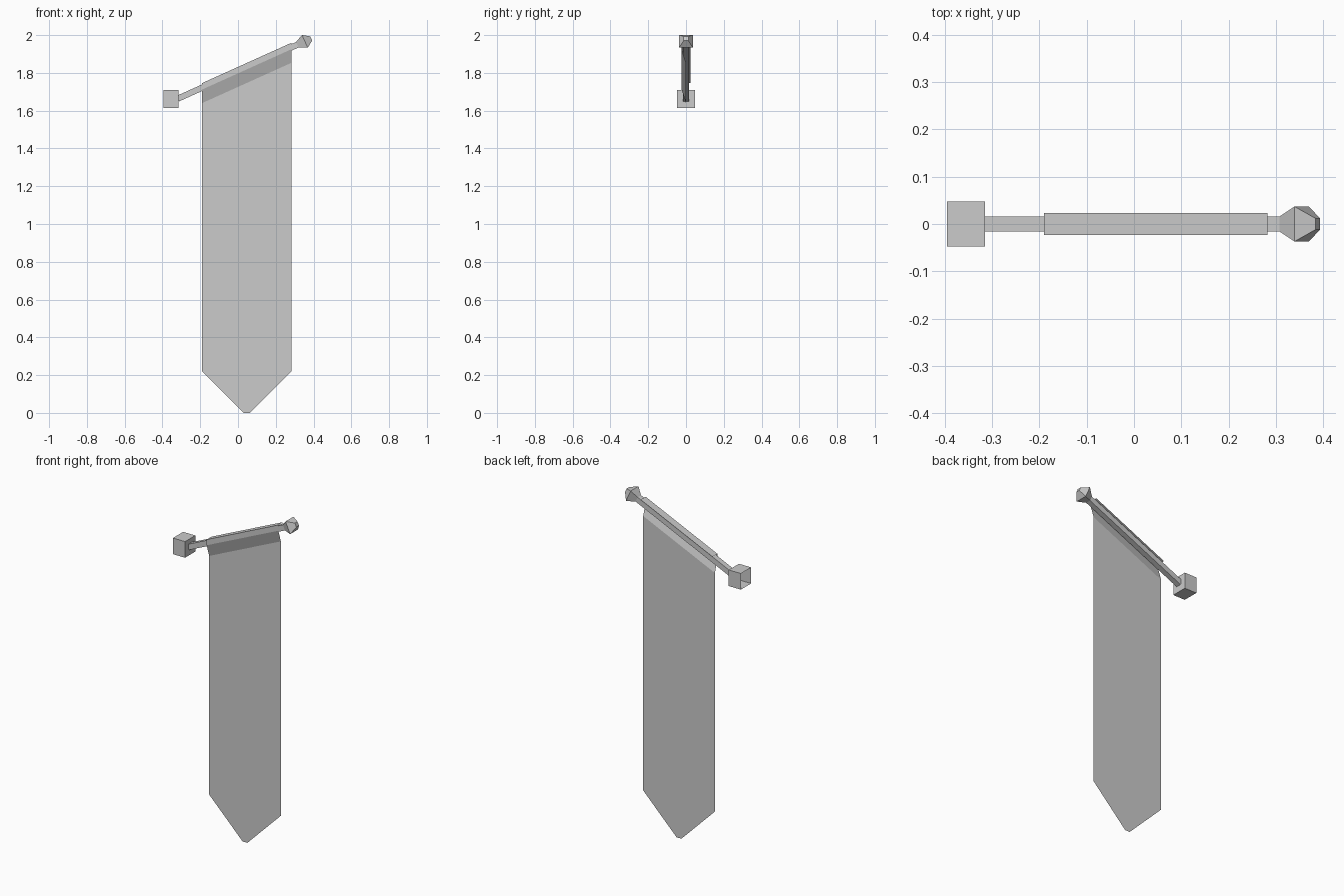
import bpy, bmesh, math
from mathutils import Vector

if "Cube" in bpy.data.objects:
    bpy.data.objects.remove(bpy.data.objects["Cube"])

SLOPE = 0.451
ANG = math.atan(SLOPE)
ALONG = Vector((math.cos(ANG), 0, math.sin(ANG)))
ACROSS = Vector((-math.sin(ANG), 0, math.cos(ANG)))
SIDE = Vector((0, 1, 0))


def axis(x):
    """Point on the centre line of the tilted pole."""
    return Vector((x, 0, 1.966 + (x - 0.352) * SLOPE))


def finish(name, bm, solid=True):
    if solid:
        bmesh.ops.recalc_face_normals(bm, faces=bm.faces)
    me = bpy.data.meshes.new(name)
    bm.to_mesh(me)
    bm.free()
    ob = bpy.data.objects.new(name, me)
    bpy.context.collection.objects.link(ob)
    return ob


def square_loft(name, sections):
    """Four-sided solid along the pole from (x, half width) sections."""
    bm = bmesh.new()
    rings = []
    for x, h in sections:
        rings.append([bm.verts.new(axis(x) + SIDE * h * a + ACROSS * h * b)
                      for a, b in ((-1, -1), (1, -1), (1, 1), (-1, 1))])
    for r, s in zip(rings, rings[1:]):
        for i in range(4):
            j = (i + 1) % 4
            bm.faces.new((r[i], r[j], s[j], s[i]))
    bm.faces.new(rings[0])
    bm.faces.new(rings[-1])
    return finish(name, bm)


# Pole and its faceted end knob
square_loft("pole", [(-0.318, 0.016), (0.316, 0.016)])
square_loft("finial", [(0.314, 0.016), (0.354, 0.037), (0.388, 0.012)])

# Wall block, left open on the side that meets the wall
bm = bmesh.new()
bmesh.ops.create_cube(bm, size=1)
back = [f for f in bm.faces if f.calc_center_median().x < -0.4]
for v in bm.verts:
    v.co = Vector((v.co.x * 0.08 - 0.355, v.co.y * 0.096, v.co.z * 0.096 + 1.662))
bmesh.ops.delete(bm, geom=back, context='FACES_ONLY')
finish("wall_block", bm, solid=False)

# Single-sheet cloth: folded over the pole, slanting in, then hanging to a point
X0, X1 = -0.19, 0.282
bm = bmesh.new()
rows = []
for y, z in ((0.023, 1.746), (-0.023, 1.746), (-0.023, 1.712), (0, 1.64)):
    rows.append([bm.verts.new((x, y, z + (x - X0) * SLOPE)) for x in (X0, X1)])
for a, b in zip(rows, rows[1:]):
    bm.faces.new((a[0], b[0], b[1], a[1]))
low = [bm.verts.new((x, 0, z)) for x, z in
       ((X0, 0.22), (0.03, 0), (0.062, 0), (X1, 0.22))]
bm.faces.new((rows[-1][0], low[0], low[3], rows[-1][1]))
bm.faces.new(low)
finish("banner_cloth", bm, solid=False)
